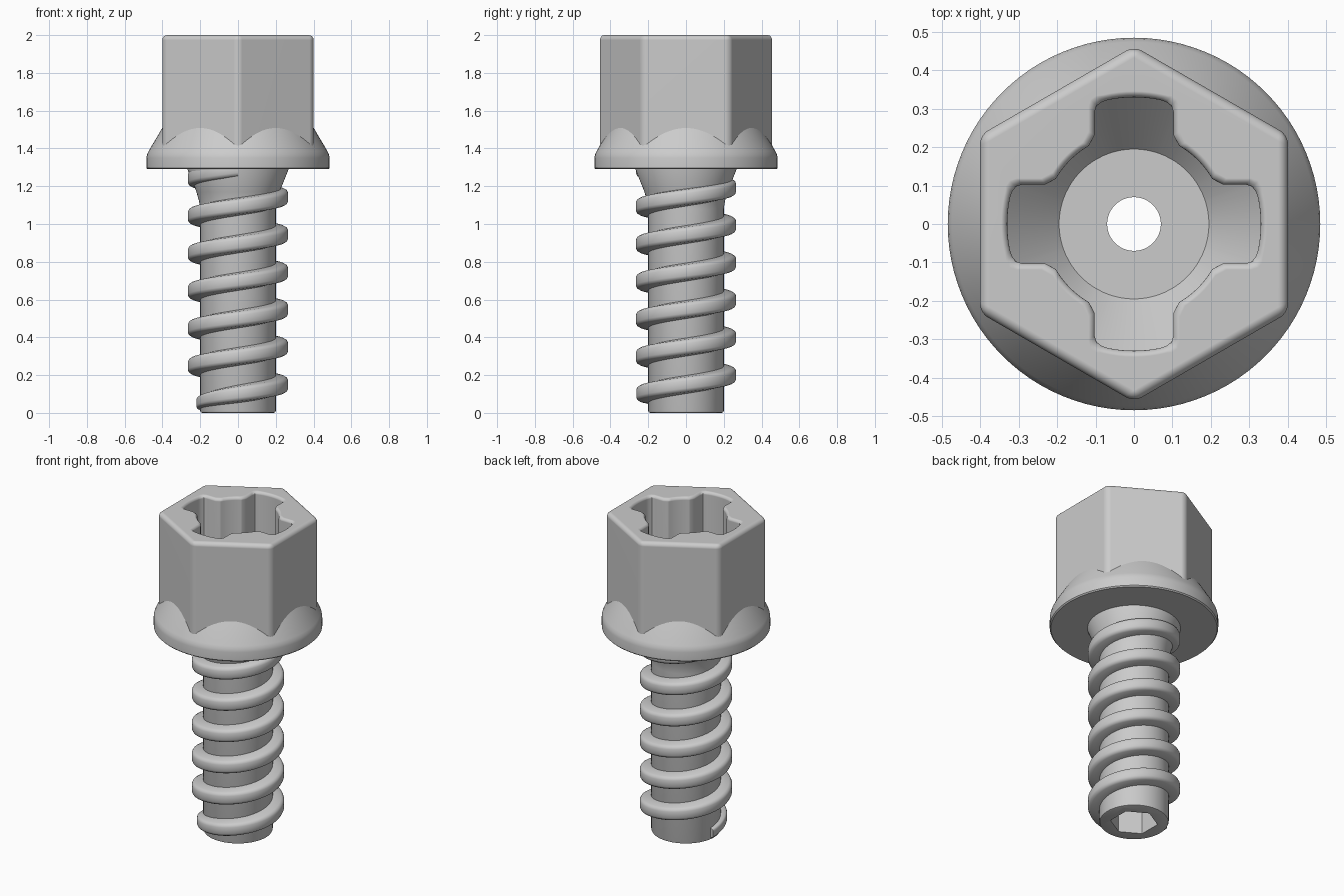
import bpy, bmesh, math
from math import sin, cos, asin, acos, sqrt, radians, pi

old = bpy.data.objects.get("Cube")
if old:
    bpy.data.objects.remove(old, do_unlink=True)

steel = bpy.data.materials.new("light grey")
steel.use_nodes = True
GREY = (0.6, 0.6, 0.6, 1)
steel.diffuse_color = GREY
steel.node_tree.nodes["Principled BSDF"].inputs["Base Color"].default_value = GREY


def make(name, bm):
    bmesh.ops.recalc_face_normals(bm, faces=bm.faces)
    me = bpy.data.meshes.new(name)
    bm.to_mesh(me)
    bm.free()
    me.materials.append(steel)
    ob = bpy.data.objects.new(name, me)
    bpy.context.collection.objects.link(ob)
    return ob


def loft(name, rings, loop=False):
    """Skin a list of equal point rings; cap the ends, or close the loop."""
    bm = bmesh.new()
    vs = [[bm.verts.new(p) for p in ring] for ring in rings]
    n = len(vs[0])
    pairs = list(zip(vs, vs[1:])) + ([(vs[-1], vs[0])] if loop else [])
    for a, b in pairs:
        for i in range(n):
            j = (i + 1) % n
            bm.faces.new((a[i], a[j], b[j], b[i]))
    if not loop:
        bm.faces.new(vs[0])
        bm.faces.new(vs[-1])
    return make(name, bm)


def circle(r, z, n=72, turn=0.0):
    return [(r * cos(turn + 2 * pi * i / n), r * sin(turn + 2 * pi * i / n), z)
            for i in range(n)]


def prism(name, r, z0, z1, n, turn=0.0):
    return loft(name, [circle(r, z0, n, turn), circle(r, z1, n, turn)])


def cut(ob, cutters):
    """Subtract the cutters and bake the result."""
    for c in cutters:
        m = ob.modifiers.new("cut", "BOOLEAN")
        m.object, m.operation, m.solver = c, "DIFFERENCE", "EXACT"
    dg = bpy.context.evaluated_depsgraph_get()
    ob_me = bpy.data.meshes.new_from_object(ob.evaluated_get(dg))
    ob.modifiers.clear()
    ob.data = ob_me


def smooth(ob, angle=28):
    bpy.ops.object.select_all(action="DESELECT")
    ob.select_set(True)
    bpy.context.view_layer.objects.active = ob
    bpy.ops.object.shade_smooth_by_angle(angle=radians(angle))


# Socket outline: a round well with four slots, grown outward by o
def socket_outline(o):
    w, R, r, c = 0.103 + o, 0.33 + o, 0.235 + o, 0.025
    half = [(sqrt(r * r - w * w) + 0.02, w), (R - c - 0.015, w),
            (R - 0.022, w - 0.006), (R - 0.012, w - 0.02)]
    end = asin((w - 0.035) / R)
    arc = [(R * cos(end * t / 4), R * sin(end * t / 4)) for t in range(-4, 5)]
    slot = [(x, -y) for x, y in half] + arc + half[::-1]
    a0 = asin(w / r) + radians(4)
    a1 = pi / 2 - a0
    slot += [(r * cos(a0 + (a1 - a0) * t / 8), r * sin(a0 + (a1 - a0) * t / 8))
             for t in range(9)]
    pts = []
    for k in range(4):
        ca, sa = cos(k * pi / 2), sin(k * pi / 2)
        pts += [(x * ca - y * sa, x * sa + y * ca) for x, y in slot]
    return pts


FLOOR, WELL = 1.40, 0.195
base = socket_outline(0)
rings = [[(x * WELL / math.hypot(x, y), y * WELL / math.hypot(x, y), FLOOR)
          for x, y in base],
         [(x, y, FLOOR + 1.1 * (math.hypot(x, y) - WELL)) for x, y in base]]
for z, o in ((1.982, 0), (1.988, 0.001), (1.994, 0.005), (1.998, 0.01),
             (2.0, 0.016), (2.03, 0.016)):
    rings.append([(x, y, z) for x, y in socket_outline(o)])
socket_cutter = loft("socket_cutter", rings)
bore_cutter = prism("bore_cutter", 0.07, -0.1, 1.6, 48)
hex_cutter = prism("hex_cutter", 0.137, -0.1, 0.3, 6, pi / 2)

# Hexagonal head with rounded edges
head = prism("hex_head", 0.463, 1.3, 2.0, 6, pi / 2)
bm = bmesh.new()
bm.from_mesh(head.data)
edges = [e for e in bm.edges if max(v.co.z for v in e.verts) > 1.9]
bmesh.ops.bevel(bm, geom=edges, offset=0.026, segments=5, profile=0.5,
                affect="EDGES")
bm.to_mesh(head.data)
bm.free()
cut(head, [socket_cutter, bore_cutter])
smooth(head)
wn = head.modifiers.new("weighted_normals", "WEIGHTED_NORMAL")
wn.keep_sharp = True

# Conical flange under the head
flange = loft("flange", [circle(r, z, 96) for r, z in (
    (0.25, 1.29), (0.478, 1.29), (0.485, 1.297), (0.485, 1.35), (0.482, 1.367),
    (0.474, 1.385), (0.397, 1.515), (0.36, 1.515), (0.36, 1.35), (0.25, 1.35))],
    loop=True)
smooth(flange)

# Shaft with flared neck, hexagonal recess and bore
shaft = loft("shaft", [circle(r, z) for r, z in (
    (0.19, 0), (0.197, 0.003), (0.2, 0.01), (0.2, 1.08), (0.206, 1.12),
    (0.22, 1.17), (0.268, 1.29), (0.268, 1.31))])
cut(shaft, [hex_cutter, bore_cutter])
smooth(shaft)

# Helical thread, fading in at its lower end
PITCH, STEP = 0.1985, 5
section = [(-0.03, 0.05), (0.0, 0.048), (0.048, 0.04), (0.06, 0.033),
           (0.066, 0.02)]
section += [(d, -h) for d, h in section[::-1]]
rings = []
for deg in range(-190, 360 * 6 - 90 + 1, STEP):
    t = min(1, (deg + 190) / 120)
    f = 0.3 + 0.7 * t * t * (3 - 2 * t)
    a, z = radians(deg), 0.15 + PITCH * deg / 360
    rings.append([((0.2 + d * f) * cos(a), (0.2 + d * f) * sin(a),
                   z + h * (0.5 + 0.5 * f)) for d, h in section])
thread = loft("thread", rings)
smooth(thread, 40)

for c in (socket_cutter, bore_cutter, hex_cutter):
    bpy.data.objects.remove(c, do_unlink=True)
